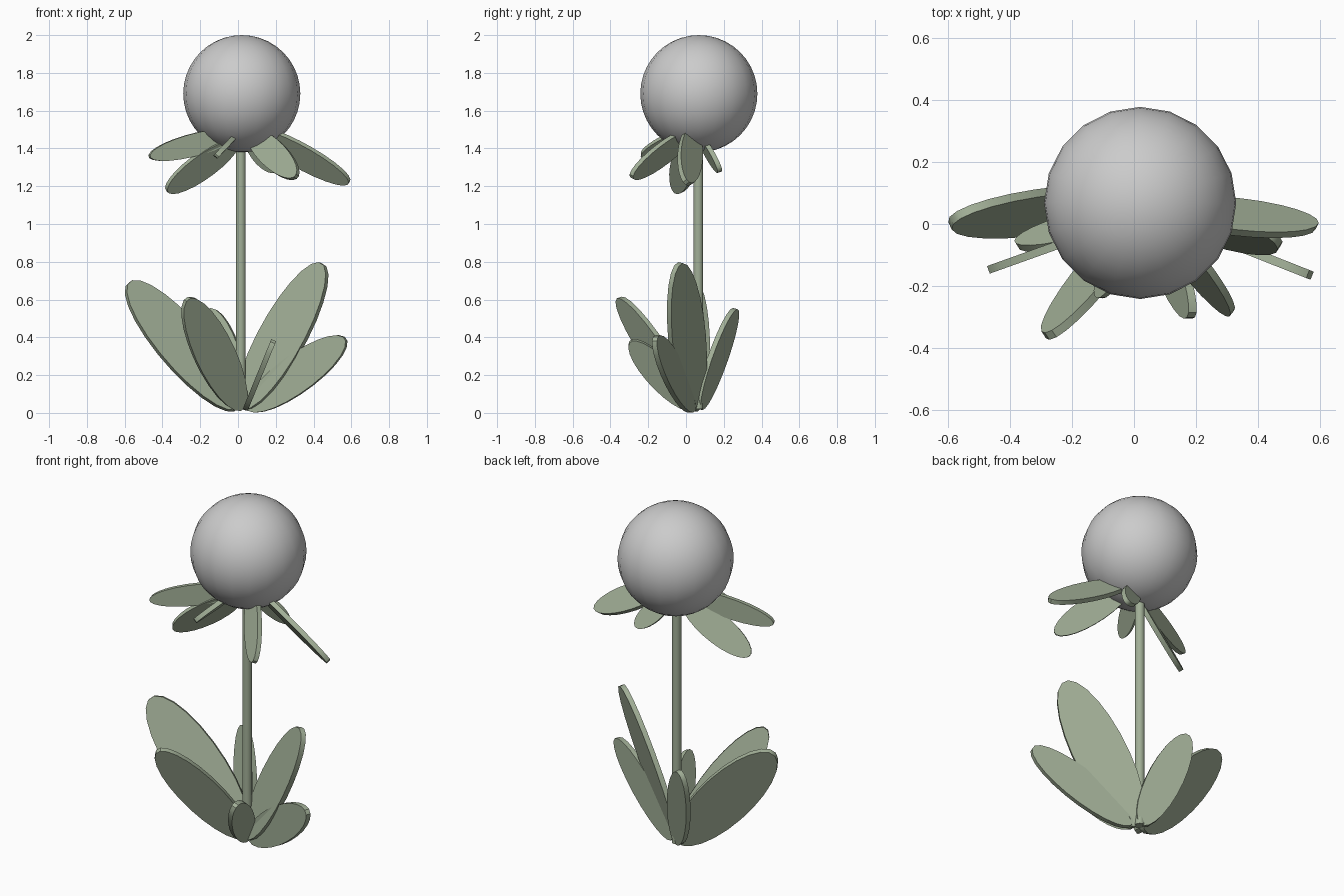
import bpy, bmesh, math
from mathutils import Vector, Matrix

if "Cube" in bpy.data.objects:
    bpy.data.objects.remove(bpy.data.objects["Cube"])

green = bpy.data.materials.new("leaf_green")
green.diffuse_color = (0.36, 0.43, 0.31, 1)
green.use_nodes = True
green.node_tree.nodes["Principled BSDF"].inputs["Base Color"].default_value = green.diffuse_color


def add_object(name, bm, material=None):
    mesh = bpy.data.meshes.new(name)
    bm.to_mesh(mesh)
    bm.free()
    ob = bpy.data.objects.new(name, mesh)
    bpy.context.collection.objects.link(ob)
    if material:
        mesh.materials.append(material)
    bpy.ops.object.select_all(action='DESELECT')
    ob.select_set(True)
    bpy.context.view_layer.objects.active = ob
    bpy.ops.object.shade_smooth_by_angle(angle=math.radians(40))
    return ob


def blade(name, base, tip, half_width, roll, thickness=0.028):
    """Thin elliptical plate from base to tip, rolled about its long axis."""
    base, tip = Vector(base), Vector(tip)
    u = (tip - base).normalized()
    h = Vector((0, 0, 1)).cross(u).normalized()
    v = u.cross(h)
    r = math.radians(roll)
    w = h * math.cos(r) + v * math.sin(r)
    n = u.cross(w)
    m = Matrix((u * (tip - base).length / 2, w * half_width, n * thickness / 2)).transposed().to_4x4()
    m.translation = (base + tip) / 2
    bm = bmesh.new()
    turn = Matrix.Rotation(math.pi / 24, 4, 'Z')
    bmesh.ops.create_cone(bm, cap_ends=True, segments=24, radius1=1, radius2=1,
                          depth=2, matrix=m @ turn)
    bmesh.ops.recalc_face_normals(bm, faces=bm.faces[:])
    add_object(name, bm, green)


# Round flower head
bm = bmesh.new()
bmesh.ops.create_uvsphere(bm, u_segments=20, v_segments=20, radius=0.31,
                          matrix=Matrix.Translation((0.02, 0.068, 1.69)))
add_object("flower_head", bm)

# Stem
bm = bmesh.new()
bmesh.ops.create_cone(bm, cap_ends=True, segments=16, radius1=0.026, radius2=0.026,
                      depth=1.40, matrix=Matrix.Translation((0.015, 0.065, 0.72)))
add_object("stem", bm, green)

# Ground leaves: base, tip, half width, roll
leaves = [
    ((0.00, 0.06, 0.02), (-0.58, 0.02, 0.69), 0.145, 117),
    ((0.02, 0.04, 0.02), (-0.27, -0.36, 0.605), 0.112, 63),
    ((0.01, 0.07, 0.02), (-0.15, 0.265, 0.55), 0.096, 118),
    ((0.02, 0.05, 0.02), (0.45, -0.04, 0.79), 0.145, 65),
    ((0.05, 0.04, 0.02), (0.57, -0.165, 0.393), 0.102, 90),
    ((0.04, 0.04, 0.02), (0.187, -0.295, 0.38), 0.08, 58),
]
for i, leaf in enumerate(leaves):
    blade(f"ground_leaf_{i + 1}", *leaf)

# Drooping sepals under the head
sepals = [
    ((0.00, 0.02, 1.48), (-0.47, -0.148, 1.357), 0.06, 90),
    ((0.00, 0.03, 1.44), (-0.378, -0.058, 1.175), 0.08, 60),
    ((0.02, 0.05, 1.50), (-0.115, -0.237, 1.36), 0.05, 42),
    ((0.06, 0.04, 1.49), (0.31, -0.29, 1.25), 0.074, 62),
    ((0.08, 0.045, 1.50), (0.59, 0.00, 1.22), 0.08, -50),
    ((0.05, 0.07, 1.46), (0.20, 0.18, 1.28), 0.055, 120),
]
for i, sepal in enumerate(sepals):
    blade(f"sepal_{i + 1}", *sepal, thickness=0.026)
